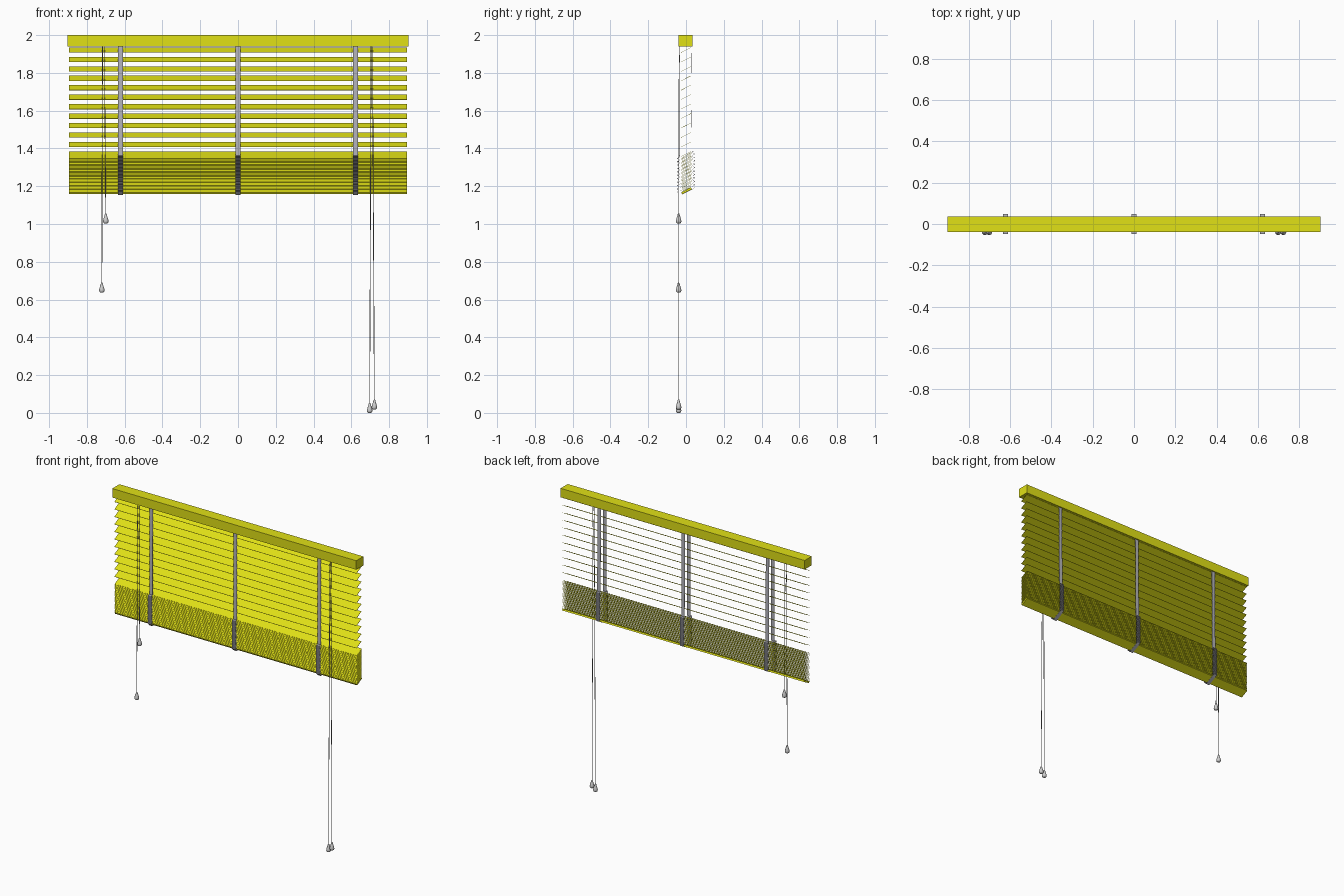
import bpy, bmesh, math
from mathutils import Vector, Matrix

if "Cube" in bpy.data.objects:
    bpy.data.objects.remove(bpy.data.objects["Cube"])


def material(name, rgb):
    m = bpy.data.materials.new(name)
    m.diffuse_color = (*rgb, 1)
    m.use_nodes = True
    m.node_tree.nodes["Principled BSDF"].inputs["Base Color"].default_value = m.diffuse_color
    return m


YELLOW = material("yellow slats", (0.75, 0.75, 0.008))
TAPE = material("grey tape", (0.46, 0.46, 0.50))
CORD = material("grey cord", (0.45, 0.45, 0.45))
TASSEL = material("light grey tassel", (0.62, 0.62, 0.62))


def finish(name, bm, mat):
    bmesh.ops.recalc_face_normals(bm, faces=bm.faces)
    me = bpy.data.meshes.new(name)
    bm.to_mesh(me)
    bm.free()
    me.materials.append(mat)
    ob = bpy.data.objects.new(name, me)
    bpy.context.collection.objects.link(ob)
    return ob


def box(name, centre, size, mat, tilt=0.0):
    bm = bmesh.new()
    bmesh.ops.create_cube(bm, size=1)
    bm.transform(Matrix.Translation(centre) @ Matrix.Rotation(tilt, 4, 'X')
                 @ Matrix.Diagonal((*size, 1)))
    return finish(name, bm, mat)


# Headrail
box("headrail", (0, -0.002, 1.97), (1.804, 0.075, 0.06), YELLOW)

# Slats: eleven open ones, then the gathered stack
TILT = math.atan2(0.027, 0.053)
SLAT = (1.79, 0.059, 0.0014)
for i in range(11):
    box(f"open_slat_{i + 1}", (0, -0.001, 1.921 - 0.05 * i), SLAT, YELLOW, TILT)
PITCH, COUNT, STACK_TOP = 0.0062, 31, 1.371
for i in range(COUNT):
    box(f"stacked_slat_{i + 1}", (0, 0.002, STACK_TOP - PITCH * i), SLAT, YELLOW, TILT)

# Bottom rail
box("bottom_rail", (0, 0.003, 1.176), (1.79, 0.058, 0.011), YELLOW, TILT)


# Ladder tapes: straight on the open part, folded in loops beside the stack
def folds(y_in, y_out, z_top):
    pts = []
    for i in range(COUNT):
        z = z_top - PITCH * i
        pts += [(y_in, z), (y_out, z - PITCH * 0.3), (y_out, z - PITCH * 0.7)]
    return pts


front = [(-0.029, 1.94)] + folds(-0.030, -0.047, 1.362)
back = [(0.027, 1.94)] + folds(0.032, 0.047, 1.383)
under = [(-0.028, 1.154), (0.028, 1.181)]
path = front + under + back[::-1]
for n, x in (("left", -0.622), ("middle", 0), ("right", 0.622)):
    bm = bmesh.new()
    rows = [[bm.verts.new((x + s * 0.0125, y, z)) for s in (-1, 1)] for y, z in path]
    for a, b in zip(rows, rows[1:]):
        bm.faces.new((a[0], a[1], b[1], b[0]))
    tape = finish(f"ladder_tape_{n}", bm, TAPE)
    mod = tape.modifiers.new("thickness", 'SOLIDIFY')
    mod.thickness = 0.001
    mod.offset = 0


# Pull cords with turned tassels
def cord(name, x_top, x_end, z_end):
    pts = [Vector((x_top, -0.033, 1.942)), Vector((x_top, -0.037, 1.75)),
           Vector((x_end, -0.039, z_end + 0.045))]
    cu = bpy.data.curves.new(name, 'CURVE')
    cu.dimensions = '3D'
    cu.bevel_depth = 0.002
    cu.bevel_resolution = 1
    cu.use_fill_caps = True
    sp = cu.splines.new('POLY')
    sp.points.add(len(pts) - 1)
    for p, co in zip(sp.points, pts):
        p.co = (*co, 1)
    cu.materials.append(CORD)
    bpy.context.collection.objects.link(bpy.data.objects.new(name, cu))

    profile = [(0, 0), (0.008, 0.0005), (0.0125, 0.004), (0.0145, 0.011), (0.0135, 0.019),
               (0.010, 0.031), (0.0065, 0.042), (0.005, 0.049), (0.003, 0.052), (0, 0.0525)]
    bm = bmesh.new()
    verts = [bm.verts.new((r, 0, z)) for r, z in profile]
    edges = [bm.edges.new(e) for e in zip(verts, verts[1:])]
    bmesh.ops.spin(bm, geom=verts + edges, axis=(0, 0, 1), cent=(0, 0, 0),
                   angle=math.tau, steps=16)
    bmesh.ops.remove_doubles(bm, verts=bm.verts, dist=1e-5)
    bm.transform(Matrix.Translation((x_end, -0.039, z_end)))
    for f in bm.faces:
        f.smooth = True
    finish(name + "_tassel", bm, TASSEL)


cord("tilt_cord_long", -0.718, -0.721, 0.637)
cord("tilt_cord_short", -0.706, -0.700, 1.003)
cord("lift_cord_inner", 0.704, 0.697, 0.0)
cord("lift_cord_outer", 0.713, 0.722, 0.018)
